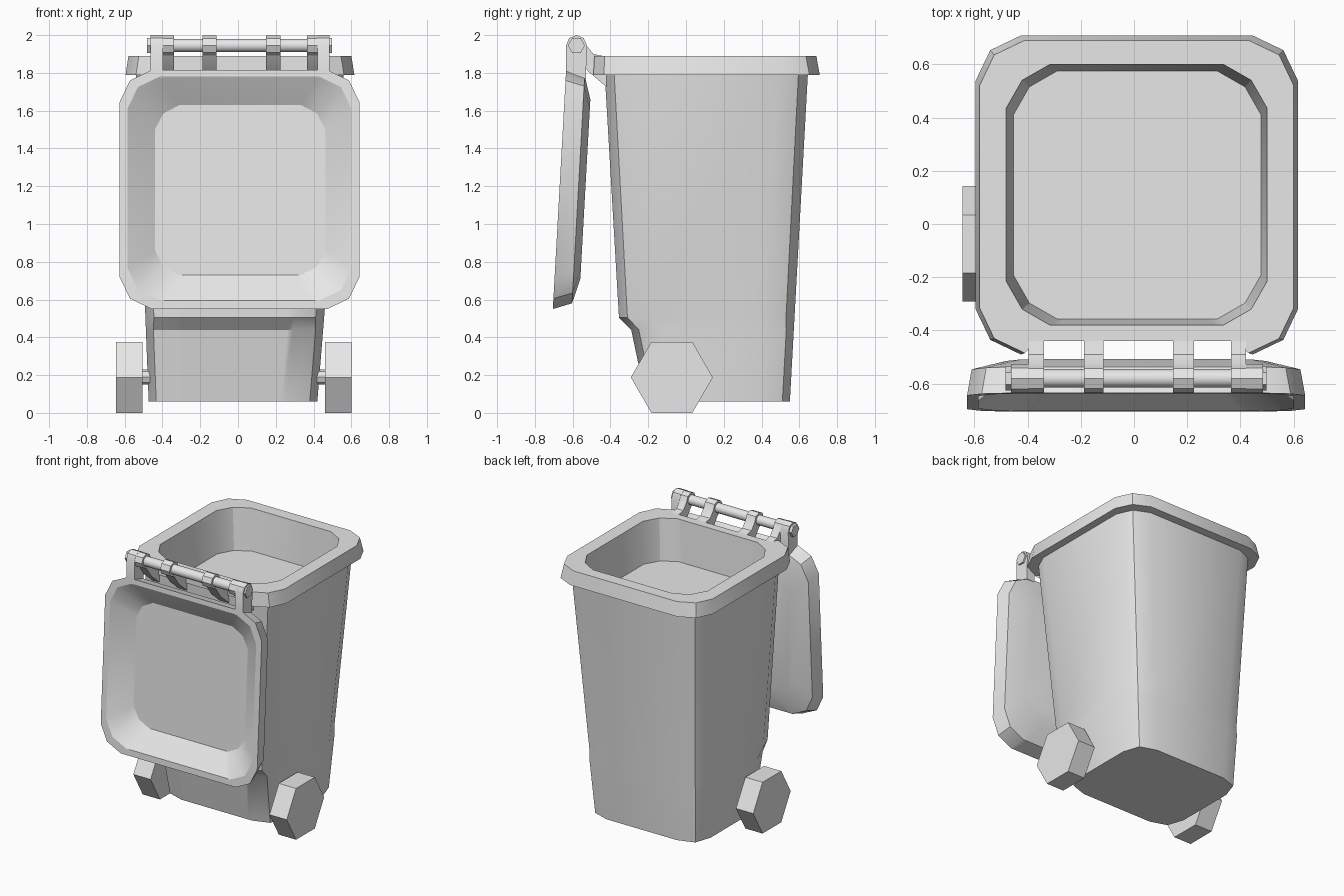
import bpy, bmesh, math

if "Cube" in bpy.data.objects:
    bpy.data.objects.remove(bpy.data.objects["Cube"])

grey = bpy.data.materials.new("bin_grey")
grey.diffuse_color = (0.8, 0.8, 0.8, 1)
grey.use_nodes = True
grey.node_tree.nodes["Principled BSDF"].inputs["Base Color"].default_value = grey.diffuse_color


def finish(name, bm, angle=30):
    bmesh.ops.recalc_face_normals(bm, faces=bm.faces)
    me = bpy.data.meshes.new(name)
    bm.to_mesh(me)
    bm.free()
    me.materials.append(grey)
    ob = bpy.data.objects.new(name, me)
    bpy.context.collection.objects.link(ob)
    bpy.ops.object.select_all(action='DESELECT')
    ob.select_set(True)
    bpy.context.view_layer.objects.active = ob
    bpy.ops.object.shade_smooth_by_angle(angle=math.radians(angle))
    return ob


def loop(x0, x1, y0, y1, a=0.05, b=0.16, notch=0.0):
    """Rectangle with two-step corners; notch sets back the middle of the y0 edge."""
    n = 0.03
    return [(x0 + b, y0), (x0 + b + n, y0 + notch), (x1 - b - n, y0 + notch), (x1 - b, y0),
            (x1 - a, y0 + a), (x1, y0 + b), (x1, y1 - b), (x1 - a, y1 - a), (x1 - b, y1),
            (x0 + b, y1), (x0 + a, y1 - a), (x0, y1 - b), (x0, y0 + b), (x0 + a, y0 + a)]


def loft(name, rings):
    bm = bmesh.new()
    rows = [[bm.verts.new(p) for p in r] for r in rings]
    for r, s in zip(rows, rows[1:]):
        for i in range(len(r)):
            j = (i + 1) % len(r)
            bm.faces.new((r[i], r[j], s[j], s[i]))
    bm.faces.new(rows[0])
    bm.faces.new(rows[-1])
    return finish(name, bm)


def prism(name, profile, x0, x1, angle=30):
    """Extrude a (y, z) profile along x."""
    bm = bmesh.new()
    f = bm.faces.new([bm.verts.new((x0, y, z)) for y, z in profile])
    new = bmesh.ops.extrude_face_region(bm, geom=[f])["geom"]
    bmesh.ops.translate(bm, verts=[v for v in new if isinstance(v, bmesh.types.BMVert)],
                        vec=(x1 - x0, 0, 0))
    return finish(name, bm, angle)


def circle(y, z, r, n, start=0.0, sweep=360.0):
    m = n if sweep == 360 else n - 1
    return [(y + r * math.cos(math.radians(start + sweep * i / m)),
             z + r * math.sin(math.radians(start + sweep * i / m))) for i in range(n)]


# Tapered body with ledge, flared rim and shallow inner tray, in one shell
def wall(z, y0, a=0.05):
    t = (z - 0.06) / 1.73
    xy = loop(-0.473 - 0.067 * t, 0.42 + 0.14 * t, y0, 0.55 + 0.095 * t, a)
    return [(x, y, z) for x, y in xy]


def level(z, *args, **kw):
    return [(x, y, z) for x, y in loop(*args, **kw)]


loft("bin_body", [
    wall(0.06, -0.21, 0.04),
    wall(0.44, -0.29, 0.04),
    wall(0.505, -0.355, 0.045),
    wall(1.79, -0.43),
    level(1.79, -0.595, 0.616, -0.49, 0.708, a=0.055, b=0.17, notch=0.05),
    level(1.89, -0.58, 0.60, -0.485, 0.69, a=0.055, b=0.17, notch=0.045),
    level(1.89, -0.48, 0.50, -0.38, 0.60, a=0.06, b=0.165),
    level(1.59, -0.453, 0.477, -0.357, 0.575, a=0.06, b=0.165),
])


# Hanging lid: hollow front, flat lip, outer flank and raised back
def lid_ring(depth, x0, x1, z0, z1, a, b):
    return [(x, -0.635 - 0.0556 * (1.81 - z) + depth, z)
            for x, z in loop(x0, x1, z0, z1, a, b)]


loft("lid", [
    lid_ring(0.105, -0.44, 0.463, 0.73, 1.63, 0.045, 0.13),
    lid_ring(0.0, -0.585, 0.60, 0.595, 1.78, 0.055, 0.17),
    lid_ring(0.0, -0.627, 0.643, 0.55, 1.815, 0.055, 0.17),
    lid_ring(0.10, -0.61, 0.625, 0.58, 1.785, 0.055, 0.17),
    lid_ring(0.137, -0.48, 0.495, 0.71, 1.66, 0.05, 0.15),
])

# Hinge: pin, hexagonal pin ends, body brackets and lid arms
PY, PZ = -0.58, 1.945
prism("hinge_pin", circle(PY, PZ, 0.035, 16), -0.46, 0.48)
for x0, x1 in ((-0.482, -0.45), (0.475, 0.497)):
    prism("pin_end", circle(PY, PZ, 0.045, 6), x0, x1)

bracket = circle(PY, PZ, 0.053, 7, 0, 270) + [
    (-0.52, 1.81), (-0.42, 1.725), (-0.42, 1.888), (-0.44, 1.89), (-0.49, 1.90)]
for x0, x1 in ((-0.397, -0.338), (-0.188, -0.114), (0.147, 0.225), (0.365, 0.42)):
    prism("body_bracket", bracket, x0, x1)

arm = circle(PY, PZ, 0.055, 5, 0, 180) + [(-0.635, 1.775), (-0.53, 1.77)]
for x0, x1 in ((-0.462, -0.397), (0.42, 0.485)):
    prism("lid_arm", arm, x0, x1)

# Hexagonal wheels on an axle
for x0, x1 in ((-0.645, -0.505), (0.46, 0.60)):
    prism("wheel", circle(-0.075, 0.188, 0.217, 6), x0, x1)
prism("axle", circle(-0.075, 0.19, 0.04, 8), -0.51, 0.465)
